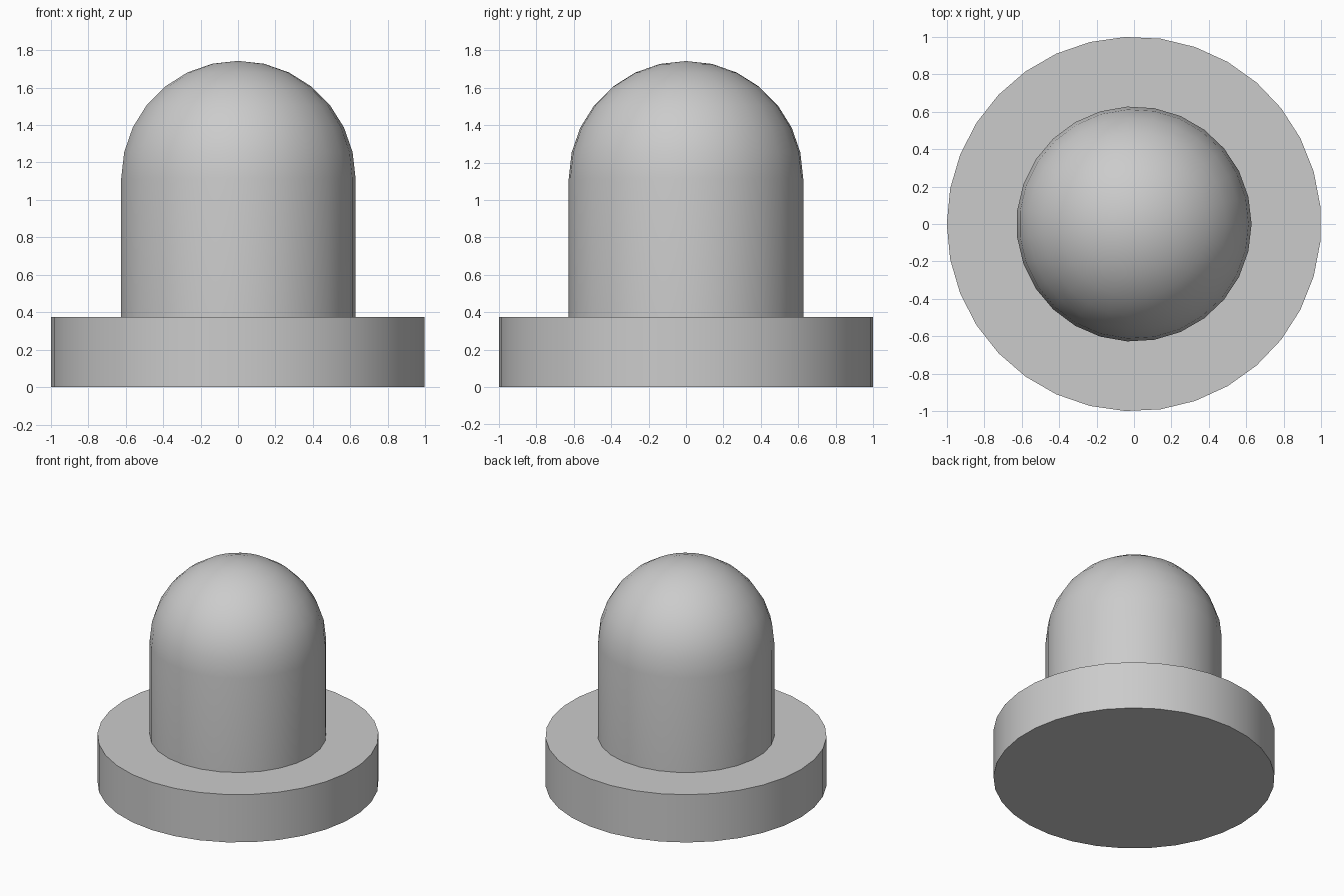
import bpy
import bmesh
from math import cos, sin, pi

cube = bpy.data.objects.get("Cube")
if cube:
    bpy.data.objects.remove(cube, do_unlink=True)

grey = bpy.data.materials.new("plain_grey")
grey.use_nodes = True
GREY = (0.6, 0.6, 0.6, 1)
grey.diffuse_color = GREY
grey.node_tree.nodes["Principled BSDF"].inputs["Base Color"].default_value = GREY


def lathe(name, profile, sides, start):
    """Turn a (radius, z) profile around z; zero radius makes a pole."""
    bm = bmesh.new()
    rings = []
    for r, z in profile:
        count = sides if r > 0 else 1
        angles = [start + 2 * pi * i / sides for i in range(count)]
        rings.append([bm.verts.new((r * cos(a), r * sin(a), z)) for a in angles])
    for low, high in zip(rings, rings[1:]):
        for i in range(sides):
            j = (i + 1) % sides
            if len(high) == 1:
                bm.faces.new((low[i], low[j], high[0]))
            else:
                bm.faces.new((low[i], low[j], high[j], high[i]))
    # Flat caps on the open ends
    bm.faces.new(rings[0][::-1])
    if len(rings[-1]) > 1:
        bm.faces.new(rings[-1])
    mesh = bpy.data.meshes.new(name)
    bm.to_mesh(mesh)
    bm.free()
    mesh.materials.append(grey)
    obj = bpy.data.objects.new(name, mesh)
    bpy.context.collection.objects.link(obj)
    bpy.ops.object.select_all(action="DESELECT")
    obj.select_set(True)
    bpy.context.view_layer.objects.active = obj
    bpy.ops.object.shade_smooth_by_angle(angle=pi / 6)
    return obj


# Round flange at the bottom
BASE_TOP = 0.375
lathe("base_flange", [(1.0, 0), (1.0, BASE_TOP)], 33, pi)

# Straight post ending in a half-sphere dome
RADIUS, DOME_Z, STEPS = 0.628, 1.115, 7
profile = [(RADIUS, BASE_TOP)]
for k in range(STEPS):
    a = pi / 2 * k / STEPS
    profile.append((RADIUS * cos(a), DOME_Z + RADIUS * sin(a)))
profile.append((0, DOME_Z + RADIUS))
lathe("domed_post", profile, 27, 0)
